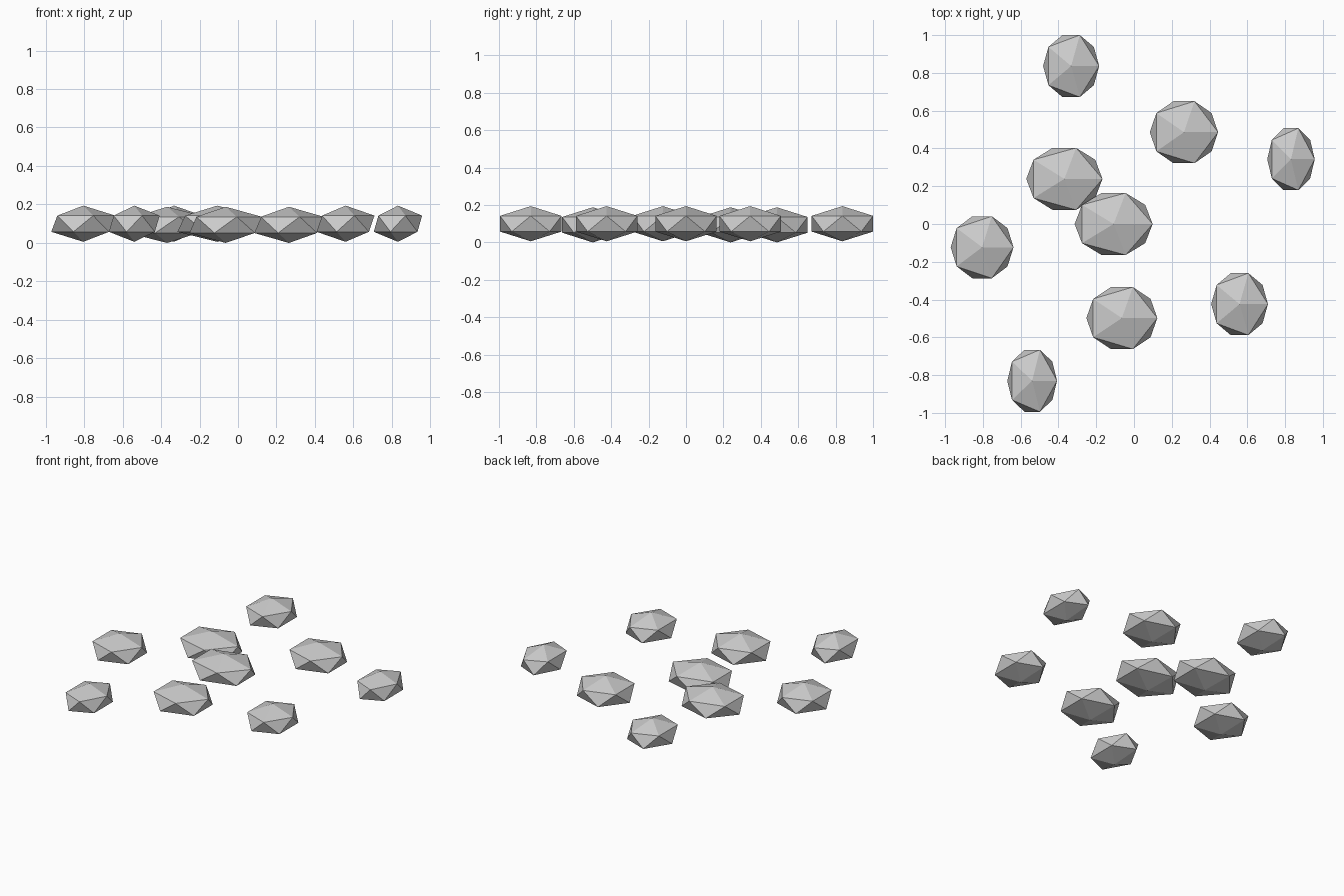
import bpy, math

if "Cube" in bpy.data.objects:
    bpy.data.objects.remove(bpy.data.objects["Cube"])

# One grey for all the stones
grey = bpy.data.materials.new("stone_grey")
grey.diffuse_color = (0.6, 0.6, 0.6, 1)
grey.use_nodes = True
grey.node_tree.nodes["Principled BSDF"].inputs["Base Color"].default_value = grey.diffuse_color

# Stones on a golden-angle spiral, getting narrower outwards
GOLDEN = math.radians(137.508)
SPREAD = 0.3535
CENTRE_X, CENTRE_Y = -0.108, 0.0
widths = [0.231, 0.2255, 0.21, 0.202, 0.186, 0.168, 0.166, 0.1475, 0.1405]  # x radius
lows = (1, 2, 3)  # stones sitting slightly lower

for i, rx in enumerate(widths):
    r = SPREAD * math.sqrt(i)
    a = i * GOLDEN
    z = 0.094 if i in lows else 0.1
    bpy.ops.mesh.primitive_ico_sphere_add(
        subdivisions=1, radius=1,
        location=(CENTRE_X + r * math.cos(a), CENTRE_Y + r * math.sin(a), z))
    stone = bpy.context.object
    stone.name = f"stone_{i + 1}"
    stone.scale = (rx, 0.193, 0.094)
    stone.data.materials.append(grey)
